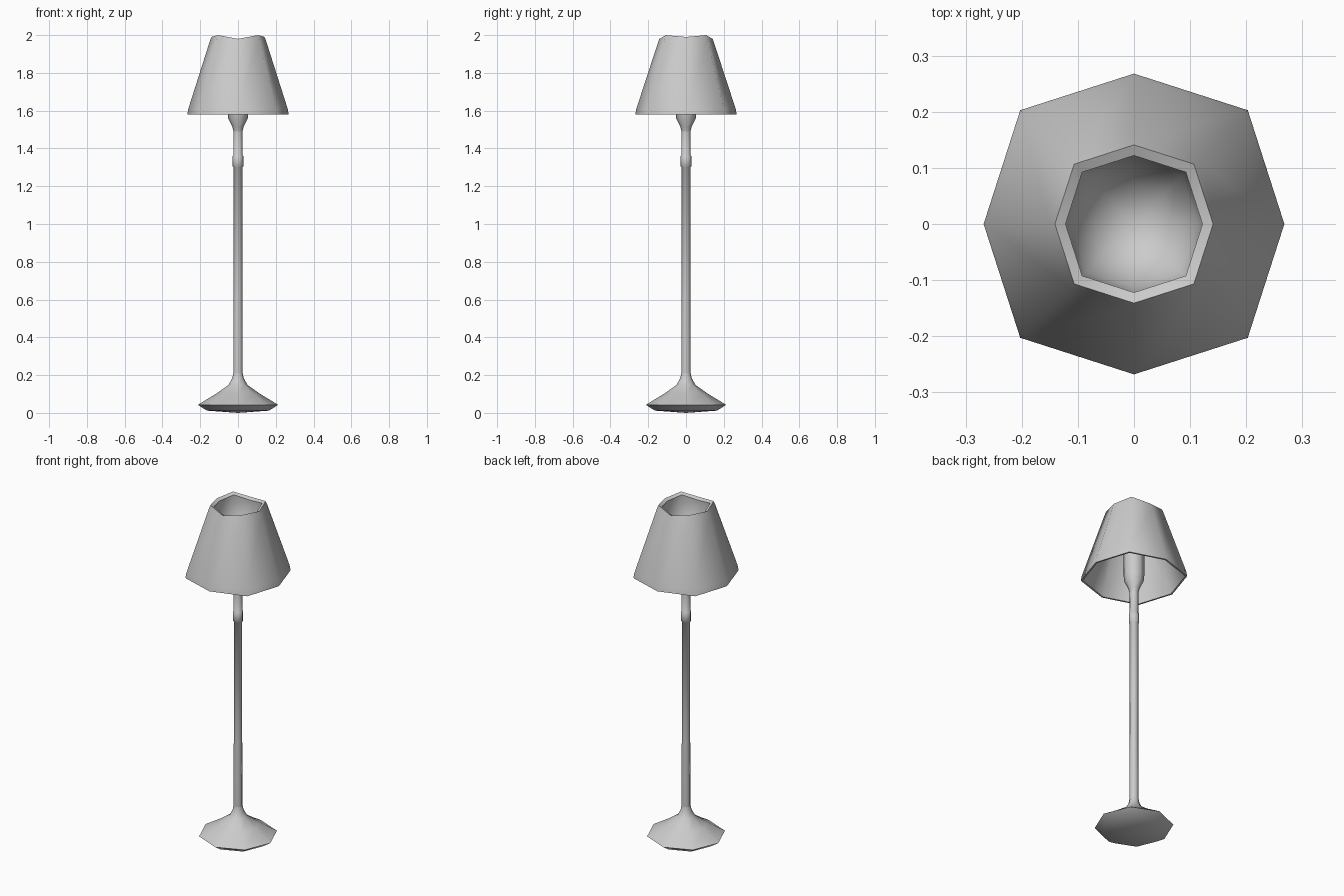
import bpy, bmesh, math
from mathutils import Vector

if "Cube" in bpy.data.objects:
    bpy.data.objects.remove(bpy.data.objects["Cube"])

SIDES = 8


def lathe(name, profile, diag=1.0, angle=50, wobble=None):
    """Eight-sided revolve of (radius, z) points; radius 0 makes a pole."""
    bm = bmesh.new()
    rings = []
    for r, z in profile:
        if r == 0:
            rings.append([bm.verts.new((0, 0, z))] * SIDES)
            continue
        ring = []
        for i in range(SIDES):
            a = 2 * math.pi * i / SIDES
            s = r * (diag if i % 2 else 1.0)
            dz = wobble(i) if wobble and z > 1.95 else 0
            ring.append(bm.verts.new((s * math.cos(a), s * math.sin(a), z + dz)))
        rings.append(ring)
    for lo, hi in zip(rings, rings[1:]):
        for i in range(SIDES):
            j = (i + 1) % SIDES
            quad = []
            for v in (lo[i], lo[j], hi[j], hi[i]):
                if v not in quad:
                    quad.append(v)
            bm.faces.new(quad)
    bmesh.ops.recalc_face_normals(bm, faces=bm.faces)
    me = bpy.data.meshes.new(name)
    bm.to_mesh(me)
    bm.free()
    ob = bpy.data.objects.new(name, me)
    bpy.context.collection.objects.link(ob)
    bpy.ops.object.select_all(action='DESELECT')
    ob.select_set(True)
    bpy.context.view_layer.objects.active = ob
    bpy.ops.object.shade_smooth_by_angle(angle=math.radians(angle))
    return ob


# Weighted foot
lathe("base", [(0, 0.0), (0.165, 0.012), (0.212, 0.043), (0.115, 0.102),
               (0.05, 0.148), (0.03, 0.185), (0.025, 0.21)], angle=75)

# Slim pole with a small collar
lathe("pole", [(0.025, 0.2), (0.025, 0.35), (0.023, 0.6), (0.023, 1.3),
               (0.028, 1.305), (0.028, 1.36), (0.024, 1.365), (0.024, 1.5)], angle=75)

# Flared lamp socket
lathe("socket", [(0.024, 1.49), (0.03, 1.515), (0.052, 1.56), (0.056, 1.6),
                 (0.056, 1.76), (0, 1.76)], angle=75)


# Shade with an uneven rim: diagonal corners highest, front and back lowest
def rim_height(i):
    return 0.0 if i % 2 else (-0.02 if i % 4 == 2 else -0.01)


lathe("shade", [(0.258, 1.58), (0.268, 1.58), (0.263, 1.61), (0.15, 1.975),
                (0.141, 2.0), (0.122, 1.99)],
      diag=1.07, angle=75, wobble=rim_height)
lathe("shade_lining", [(0.258, 1.58), (0.25, 1.61), (0.136, 1.965)],
      diag=1.07, angle=75, wobble=rim_height)

# Bowl reflector closing the shade's opening
lathe("reflector", [(0.122, 1.99), (0.124, 1.94), (0.112, 1.86),
                    (0.07, 1.785), (0, 1.76)],
      diag=1.09, angle=80, wobble=rim_height)
